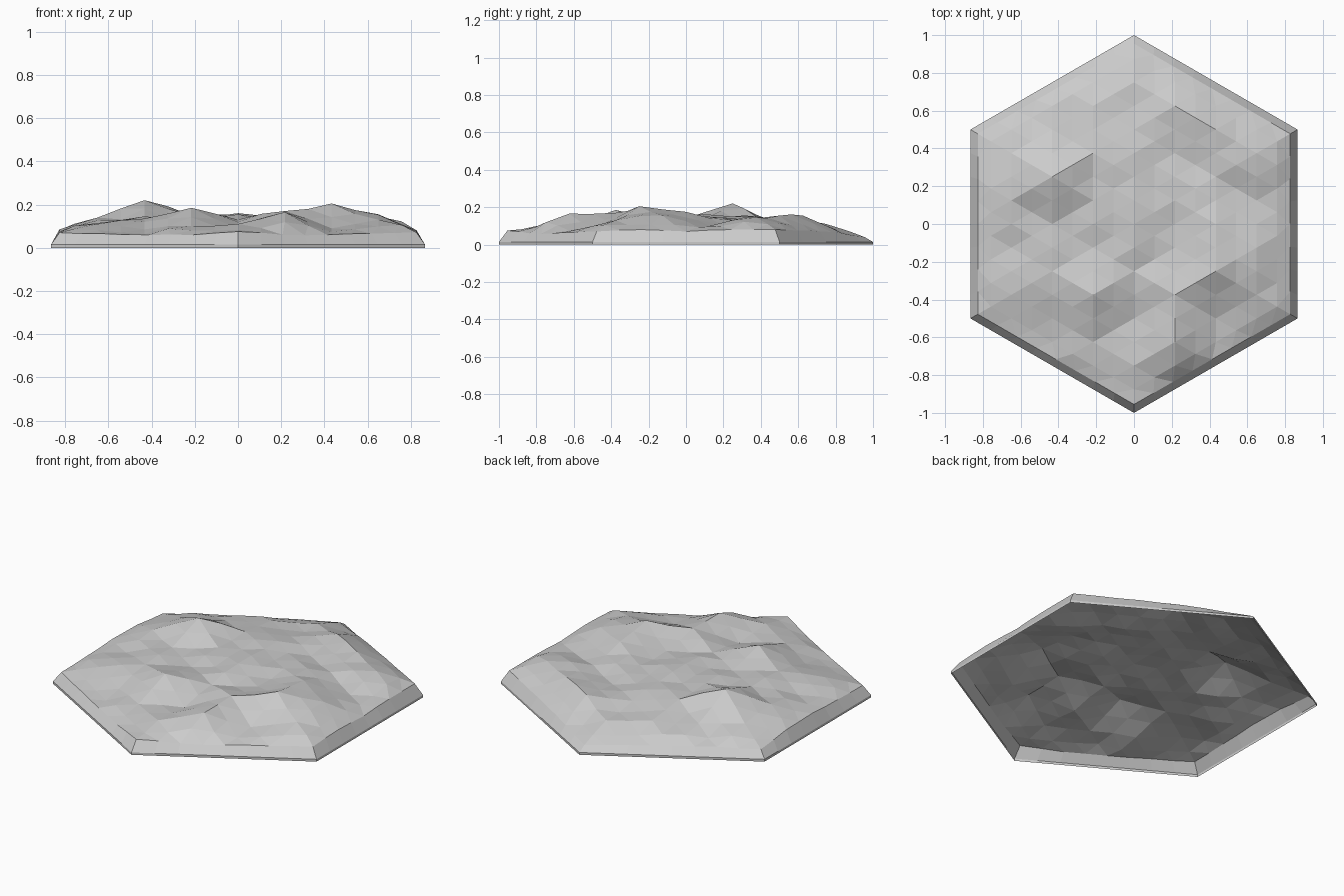
import bpy, bmesh, math, random

if "Cube" in bpy.data.objects:
    bpy.data.objects.remove(bpy.data.objects["Cube"])

random.seed(4)
N = 8                 # lattice steps from centre to corner
RIM = 0.955           # inset of the terrain rim
STEP = 1.0 / N

# Coarse terrain heights (hundredths), one column per x, listed front to back
columns = [
    [7, 7.5, 8.5, 8, 5.5],
    [6.5, 11, 10, 14, 12, 6],
    [6, 8.5, 13.5, 14, 22, 11, 5.5],
    [6, 10, 18.5, 13, 15, 15, 12, 5],
    [7.5, 11, 9, 13, 16, 15, 13, 11, 4],
    [6, 16.5, 17, 13, 14, 12, 15.5, 6],
    [6, 9, 20.5, 17.5, 13, 15.5, 7],
    [6.5, 13, 15.5, 10, 14.5, 7.5],
    [7, 8, 7, 8, 8],
]


def ring(i, m):
    return max(abs(i), abs(m), abs(i + m))


def coarse(i, m):
    k = i // 2
    return columns[k + 4][m // 2 - max(-4, -4 - k)] / 100


def height(i, m):
    """Coarse points directly; midpoints averaged with a little roughness."""
    if i % 2 == 0 and m % 2 == 0:
        return coarse(i, m)
    if m % 2 == 0:
        a, b = (i - 1, m), (i + 1, m)
    elif i % 2 == 0:
        a, b = (i, m - 1), (i, m + 1)
    else:
        a, b = (i + 1, m - 1), (i - 1, m + 1)
    rough = 0.003 if ring(i, m) == N else 0.011
    return (coarse(*a) + coarse(*b)) / 2 + random.uniform(-rough, rough)


# Terrain surface on a triangular lattice
bm = bmesh.new()
grid = {}
for i in range(-N, N + 1):
    for m in range(-N, N + 1):
        if ring(i, m) <= N:
            s = RIM if ring(i, m) == N else 1.0
            x = i * STEP * math.sqrt(3) / 2
            y = (m + i / 2) * STEP
            grid[i, m] = bm.verts.new((x * s, y * s, height(i, m)))
for i, m in list(grid):
    for tri in ([(i, m), (i + 1, m), (i, m + 1)],
                [(i + 1, m), (i + 1, m - 1), (i, m)]):
        if all(p in grid for p in tri):
            f = bm.faces.new([grid[p] for p in tri])
            f.normal_update()
            if f.normal.z < 0:
                f.normal_flip()

# Sloped border and thin vertical foot, open underneath
edges = [e for e in bm.edges if e.is_boundary]
for scale, z in ((1 / RIM, 0.014), (1.0, 0.0)):
    geom = bmesh.ops.extrude_edge_only(bm, edges=edges)["geom"]
    for v in (g for g in geom if isinstance(g, bmesh.types.BMVert)):
        v.co.x *= scale
        v.co.y *= scale
        v.co.z = z
    edges = [g for g in geom if isinstance(g, bmesh.types.BMEdge) and g.is_boundary]
bmesh.ops.recalc_face_normals(bm, faces=bm.faces)
if sum(f.normal.z for f in bm.faces) < 0:
    bmesh.ops.reverse_faces(bm, faces=bm.faces)

mesh = bpy.data.meshes.new("terrain_tile")
bm.to_mesh(mesh)
bm.free()
bpy.context.collection.objects.link(bpy.data.objects.new("terrain_tile", mesh))
